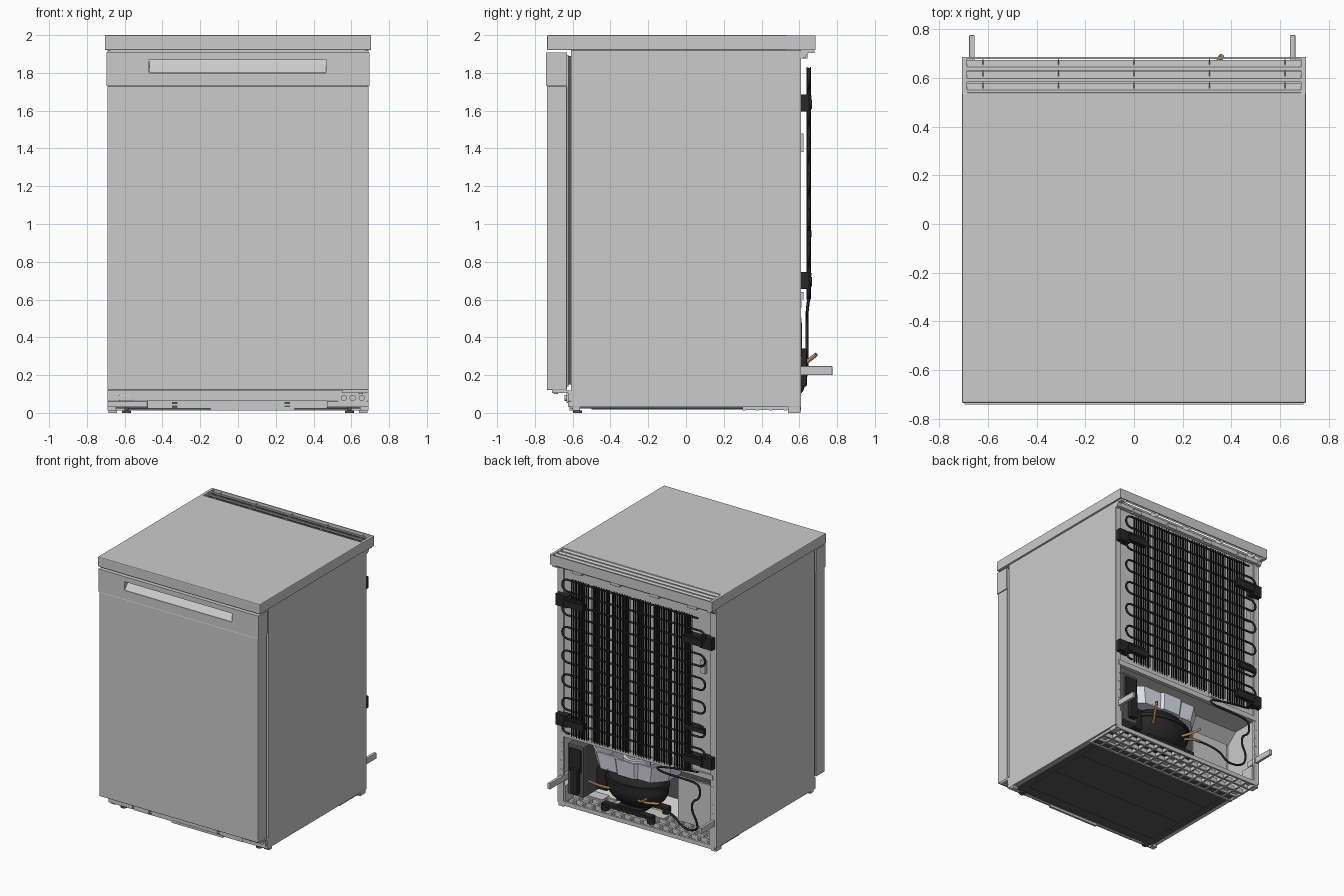
import bpy, bmesh
from math import pi, sin, cos
from mathutils import Matrix, Vector

if "Cube" in bpy.data.objects:
    bpy.data.objects.remove(bpy.data.objects["Cube"])


def material(name, rgb):
    m = bpy.data.materials.new(name)
    m.diffuse_color = (*rgb, 1)
    m.use_nodes = True
    m.node_tree.nodes["Principled BSDF"].inputs["Base Color"].default_value = m.diffuse_color
    return m


BLACK = material("black", (0.02, 0.02, 0.02))
DARK = material("dark_grey", (0.1, 0.1, 0.1))
WHITE = material("pale_plastic", (0.75, 0.75, 0.84))
LIGHT = material("light_grey", (0.72, 0.72, 0.72))
COPPER = material("copper", (0.5, 0.27, 0.1))


def finish(name, bm, mat=None, bevel=0, smooth=False):
    bmesh.ops.recalc_face_normals(bm, faces=bm.faces)
    me = bpy.data.meshes.new(name)
    bm.to_mesh(me)
    bm.free()
    ob = bpy.data.objects.new(name, me)
    bpy.context.collection.objects.link(ob)
    if mat:
        me.materials.append(mat)
    if bevel:
        b = ob.modifiers.new("bevel", 'BEVEL')
        b.width, b.segments = bevel, 2
    if smooth:
        bpy.ops.object.select_all(action='DESELECT')
        bpy.context.view_layer.objects.active = ob
        ob.select_set(True)
        bpy.ops.object.shade_smooth_by_angle()
    return ob


def boxes(name, items, mat=None, bevel=0):
    """One object from boxes given as (x0, x1, y0, y1, z0, z1)."""
    bm = bmesh.new()
    for x0, x1, y0, y1, z0, z1 in items:
        m = Matrix.Translation(((x0 + x1) / 2, (y0 + y1) / 2, (z0 + z1) / 2))
        bmesh.ops.create_cube(bm, size=1, matrix=m @ Matrix.Diagonal((x1 - x0, y1 - y0, z1 - z0, 1)))
    return finish(name, bm, mat, bevel)


def mirror_x(items):
    return items + [(-b, -a, *r) for a, b, *r in items]


def prism(name, profile, x0, x1, mat=None, bevel=0):
    """Extrude a (y, z) profile along x."""
    bm = bmesh.new()
    f = bm.faces.new([bm.verts.new((x0, y, z)) for y, z in profile])
    ext = bmesh.ops.extrude_face_region(bm, geom=[f])
    bmesh.ops.translate(bm, vec=(x1 - x0, 0, 0),
                        verts=[v for v in ext['geom'] if isinstance(v, bmesh.types.BMVert)])
    return finish(name, bm, mat, bevel)


def cylinders(name, items, axis='Z', mat=None, seg=20):
    """One object from cylinders given as (x, y, z, radius, length)."""
    bm = bmesh.new()
    rot = Matrix.Rotation(pi / 2, 4, 'X') if axis == 'Y' else Matrix()
    for x, y, z, r, h in items:
        bmesh.ops.create_cone(bm, cap_ends=True, segments=seg, radius1=r, radius2=r, depth=h,
                              matrix=Matrix.Translation((x, y, z)) @ rot)
    return finish(name, bm, mat, smooth=True)


def tube(name, pts, r, mat, kind='POLY'):
    cu = bpy.data.curves.new(name, 'CURVE')
    cu.dimensions = '3D'
    cu.bevel_depth, cu.bevel_resolution, cu.use_fill_caps = r, 2, True
    s = cu.splines.new(kind)
    s.points.add(len(pts) - 1)
    for p, co in zip(s.points, pts):
        p.co = (*co, 1)
    if kind == 'NURBS':
        s.order_u, s.use_endpoint_u, s.resolution_u = 3, True, 6
    cu.materials.append(mat)
    ob = bpy.data.objects.new(name, cu)
    bpy.context.collection.objects.link(ob)
    bpy.ops.object.select_all(action='DESELECT')
    bpy.context.view_layer.objects.active = ob
    ob.select_set(True)
    bpy.ops.object.convert(target='MESH')


# Cabinet: insulated body stepped at the back, with full-depth side skins
prism("cabinet_body", [(-0.61, 0.03), (0.37, 0.03), (0.27, 0.14), (0.27, 0.5), (0.36, 0.58),
                       (0.598, 0.58), (0.598, 1.92), (-0.61, 1.92)], -0.675, 0.675)
boxes("side_panels", mirror_x([(0.675, 0.692, -0.61, 0.61, 0.03, 1.92)]), bevel=0.003)
boxes("rear_flanges", mirror_x([(0.64, 0.676, 0.597, 0.61, 0.03, 1.9)]))
boxes("rear_cross_rails", [(-0.66, 0.66, 0.58, 0.612, 0.555, 0.595), (-0.68, 0.68, 0.598, 0.63, 1.885, 1.92)])
boxes("rail_clips", [(x - 0.04, x + 0.04, 0.61, 0.642, 1.875, 1.905) for x in (-0.5, -0.17, 0.17, 0.5)])
boxes("rear_buttons", [(-0.6, -0.56, 0.598, 0.622, 1.38, 1.48), (-0.3, -0.22, 0.598, 0.622, 0.6, 0.64)])

# Worktop with a louvred vent strip along the rear
boxes("worktop", [(-0.705, 0.705, -0.735, 0.54, 1.92, 2.0)], bevel=0.006)
boxes("worktop_vent_frame", mirror_x([(0.685, 0.705, 0.535, 0.685, 1.92, 1.998)]) +
      [(-0.7, 0.7, 0.678, 0.685, 1.92, 1.998)])
for i, y in enumerate((0.535, 0.583, 0.63)):
    prism(f"vent_slat_{i + 1}", [(y, 1.996), (y + 0.014, 1.996), (y + 0.042, 1.955), (y + 0.042, 1.948),
                                 (y + 0.012, 1.986), (y, 1.986)], -0.686, 0.686)
boxes("vent_ribs", [(x - 0.002, x + 0.002, 0.535, 0.68, 1.93, 1.985) for x in (-0.62, -0.31, 0, 0.31, 0.62)])
for s in (-1, 1):
    prism("worktop_rear_bracket", [(0.61, 1.92), (0.61, 1.875), (0.63, 1.88), (0.645, 1.905), (0.68, 1.905),
                                   (0.68, 1.92)], s * 0.69, s * 0.66)

# Door, gasket and handle strip with a cut recess
boxes("door", [(-0.692, 0.692, -0.737, -0.63, 0.12, 1.73)], bevel=0.006)
boxes("door_inner_liner", [(-0.68, 0.68, -0.632, -0.622, 0.14, 1.895)])
boxes("door_gasket", [(-0.665, 0.665, -0.624, -0.609, 0.15, 1.89)], DARK)
head = boxes("door_handle_panel", [(-0.696, 0.696, -0.741, -0.63, 1.73, 1.908)])
cutter = boxes("recess_cutter", [(-0.47, 0.466, -0.8, -0.685, 1.8, 1.868)])
mod = head.modifiers.new("recess", 'BOOLEAN')
mod.object, mod.solver = cutter, 'EXACT'
bpy.context.view_layer.objects.active = head
bpy.ops.object.modifier_apply(modifier=mod.name)
bpy.data.objects.remove(cutter)
prism("handle_scoop", [(-0.739, 1.801), (-0.729, 1.801), (-0.686, 1.84), (-0.686, 1.867), (-0.69, 1.867),
                       (-0.7, 1.845)], -0.469, 0.465, LIGHT)

# Plinth, door hinge and front cover details
boxes("plinth", [(-0.692, 0.692, -0.625, -0.6, 0.062, 0.118), (-0.692, -0.48, -0.625, -0.6, 0.03, 0.062),
                 (0.47, 0.692, -0.625, -0.6, 0.03, 0.062)], bevel=0.002)
boxes("plinth_lower_bar", [(-0.48, 0.47, -0.615, -0.6, 0.022, 0.056), (-0.145, 0.3, -0.618, -0.6, 0.012, 0.03)])
boxes("plinth_slots", [(x - 0.014, x + 0.014, -0.618, -0.61, z, z + 0.012)
                       for x in (-0.335, 0.26) for z in (0.026, 0.046)], DARK)
boxes("plinth_badge_cover", [(-0.63, -0.555, -0.632, -0.62, 0.065, 0.096)], bevel=0.004)
boxes("hinge_plate", [(0.53, 0.682, -0.632, -0.62, 0.052, 0.107), (0.55, 0.69, -0.71, -0.62, 0.105, 0.12)])
cylinders("hinge_bolts", [(x, -0.635, 0.079, 0.016, 0.014) for x in (0.56, 0.607, 0.655)], 'Y')
cylinders("hinge_pin", [(0.65, -0.69, 0.112, 0.012, 0.026)])

# Feet
cylinders("front_feet", [(x, -0.575, z, r, h) for x in (-0.59, 0.59)
                         for z, r, h in ((0.006, 0.024, 0.012), (0.025, 0.01, 0.03))], mat=DARK)
boxes("corner_feet", mirror_x([(0.645, 0.69, -0.6, -0.56, 0.012, 0.032), (0.64, 0.685, 0.54, 0.605, 0.0, 0.03)]))

# Underside: dark floor plate with ribs, then the open lattice of the machine tray
boxes("floor_plate", [(-0.65, 0.65, -0.58, 0.37, 0.022, 0.031)], DARK)
boxes("floor_ribs", [(-0.6, 0.6, y, y + 0.008, 0.018, 0.023) for y in (-0.5, -0.2, 0.1, 0.3)] +
      [(x, x + 0.008, -0.5, 0.3, 0.018, 0.023) for x in (-0.6, 0.592)], DARK)
boxes("machine_tray_lattice",
      [(-0.675, 0.675, y, y + 0.016, 0.012, 0.045) for y in (0.3, 0.37, 0.44, 0.52, 0.594)] +
      [(-0.675 + i * 0.0835, -0.661 + i * 0.0835, 0.3, 0.605, 0.014, 0.043) for i in range(17)])
boxes("machine_tray_pads", mirror_x([(0.42, 0.675, 0.3, 0.44, 0.03, 0.05)]) +
      [(-0.12, 0.32, 0.3, 0.45, 0.03, 0.05)])
boxes("machine_bay_posts", mirror_x([(0.625, 0.675, 0.5, 0.605, 0.04, 0.17)]) +
      [(s * 0.655 - 0.012, s * 0.655 + 0.012, 0.585, 0.612, 0.2 + 0.07 * i, 0.225 + 0.07 * i)
       for i in range(5) for s in (-1, 1)])

# Wall spacers
boxes("wall_spacers", [(-0.676, -0.654, 0.52, 0.775, 0.2, 0.247), (0.64, 0.662, 0.52, 0.775, 0.2, 0.247)], bevel=0.003)

# Condenser: serpentine pipe
pts, n, pitch, top = [], 14, 0.093, 1.82
for i in range(n):
    s = 1 if i % 2 == 0 else -1
    z = top - i * pitch
    pts.append((-s * 0.56, 0.65, z))
    if i < n - 1:
        for k in range(9):
            a = pi / 2 - pi * k / 8
            pts.append((s * (0.575 + cos(a) * pitch / 2), 0.65, z - pitch / 2 + sin(a) * pitch / 2))
tube("condenser_coil", pts, 0.008, BLACK)
# Condenser: vertical wires on both faces of the pipe
wires = []
for i in range(48):
    x = -0.5 + i * 0.0225
    if i % 8 != 7:
        wires += [(x - 0.0035, x + 0.0035, y - 0.003, y + 0.003, 0.6, 1.83) for y in (0.64, 0.66)]
boxes("condenser_wires", wires, BLACK)
# Condenser brackets
for z in (1.64, 0.7):
    boxes("condenser_brackets", mirror_x([(0.58, 0.68, 0.598, 0.652, z - 0.045, z + 0.045),
                                          (0.43, 0.6, 0.63, 0.667, z - 0.03, z + 0.02),
                                          (0.45, 0.6, 0.61, 0.664, z + 0.025, z + 0.04)]), BLACK)
boxes("pipe_clip", [(-0.62, -0.46, 0.638, 0.664, 0.93, 0.965)], BLACK)
# Pipe running down from the condenser to the compressor
tube("return_pipe", [(-0.56, 0.65, 0.611), (-0.2, 0.645, 0.57), (-0.2, 0.64, 0.52), (-0.5, 0.64, 0.52),
                     (-0.57, 0.64, 0.5), (-0.57, 0.64, 0.4), (-0.5, 0.64, 0.36), (-0.5, 0.64, 0.28),
                     (-0.54, 0.64, 0.22), (-0.54, 0.62, 0.13), (-0.4, 0.6, 0.1), (-0.3, 0.6, 0.2),
                     (-0.14, 0.56, 0.22)], 0.008, BLACK, 'NURBS')

# Compressor with flange, mounting plate and rubber feet
bm = bmesh.new()
bmesh.ops.create_uvsphere(bm, u_segments=32, v_segments=16, radius=1,
                          matrix=Matrix.Translation((0.12, 0.43, 0.25)) @ Matrix.Diagonal((0.25, 0.165, 0.165, 1)))
bmesh.ops.create_cone(bm, cap_ends=True, segments=32, radius1=1, radius2=1, depth=1,
                      matrix=Matrix.Translation((0.12, 0.43, 0.29)) @ Matrix.Diagonal((0.255, 0.17, 0.03, 1)))
finish("compressor", bm, BLACK, smooth=True)
boxes("compressor_mount", [(-0.1, 0.34, y, y + 0.05, 0.075, 0.1) for y in (0.33, 0.52)] +
      [(0.02, 0.22, 0.34, 0.55, 0.08, 0.11)], BLACK)
cylinders("compressor_rubber_feet", [(x, y, 0.068, 0.03, 0.05) for x in (-0.08, 0.32) for y in (0.355, 0.545)], mat=BLACK)

# Evaporation tray sitting on the compressor
bm = bmesh.new()
outline = [(-0.2, 0.3), (0.46, 0.3), (0.46, 0.5), (0.38, 0.57), (0.22, 0.57), (0.2, 0.59),
           (0.04, 0.59), (0.02, 0.57), (-0.1, 0.57), (-0.2, 0.47)]
base = bm.faces.new([bm.verts.new((0.13 + (x - 0.13) * 0.9, 0.3 + (y - 0.3) * 0.95, 0.36)) for x, y in outline])
ring = [bm.verts.new((x, y, 0.49)) for x, y in outline]
low = list(base.verts)
for i in range(len(ring)):
    j = (i + 1) % len(ring)
    bm.faces.new((low[i], low[j], ring[j], ring[i]))
tray = finish("evaporation_tray", bm, WHITE)
tray.modifiers.new("wall", 'SOLIDIFY').thickness = 0.012
cylinders("tray_dome", [(0.12, 0.44, 0.42, 0.1, 0.12), (0.12, 0.44, 0.485, 0.075, 0.02)], mat=WHITE, seg=28)
boxes("tray_dividers", [(-0.06, -0.05, 0.31, 0.56, 0.37, 0.475), (0.29, 0.3, 0.31, 0.56, 0.37, 0.475)], WHITE)

# Control box, relay and bay panels
boxes("control_box", [(0.47, 0.61, 0.36, 0.6, 0.11, 0.51)], DARK, bevel=0.008)
boxes("control_box_cover", [(0.49, 0.59, 0.595, 0.615, 0.3, 0.48), (0.5, 0.56, 0.595, 0.64, 0.14, 0.34)], BLACK, bevel=0.006)
boxes("compressor_relay", [(0.34, 0.43, 0.38, 0.5, 0.16, 0.33)], BLACK, bevel=0.006)
boxes("bay_shield", [(-0.54, -0.22, 0.4, 0.415, 0.05, 0.4)])
boxes("bay_back_lining", [(-0.66, 0.66, 0.262, 0.275, 0.14, 0.5)], DARK)

# Copper stubs
tube("copper_stub_left", [(0.27, 0.54, 0.22), (0.32, 0.62, 0.25), (0.36, 0.69, 0.31)], 0.011, COPPER, 'NURBS')
tube("copper_stub_right", [(0.02, 0.56, 0.2), (-0.03, 0.61, 0.21), (-0.1, 0.64, 0.27)], 0.01, COPPER, 'NURBS')
tube("copper_stub_pipe", [(-0.02, 0.55, 0.19), (-0.08, 0.58, 0.21), (-0.16, 0.56, 0.22)], 0.01, COPPER, 'NURBS')
